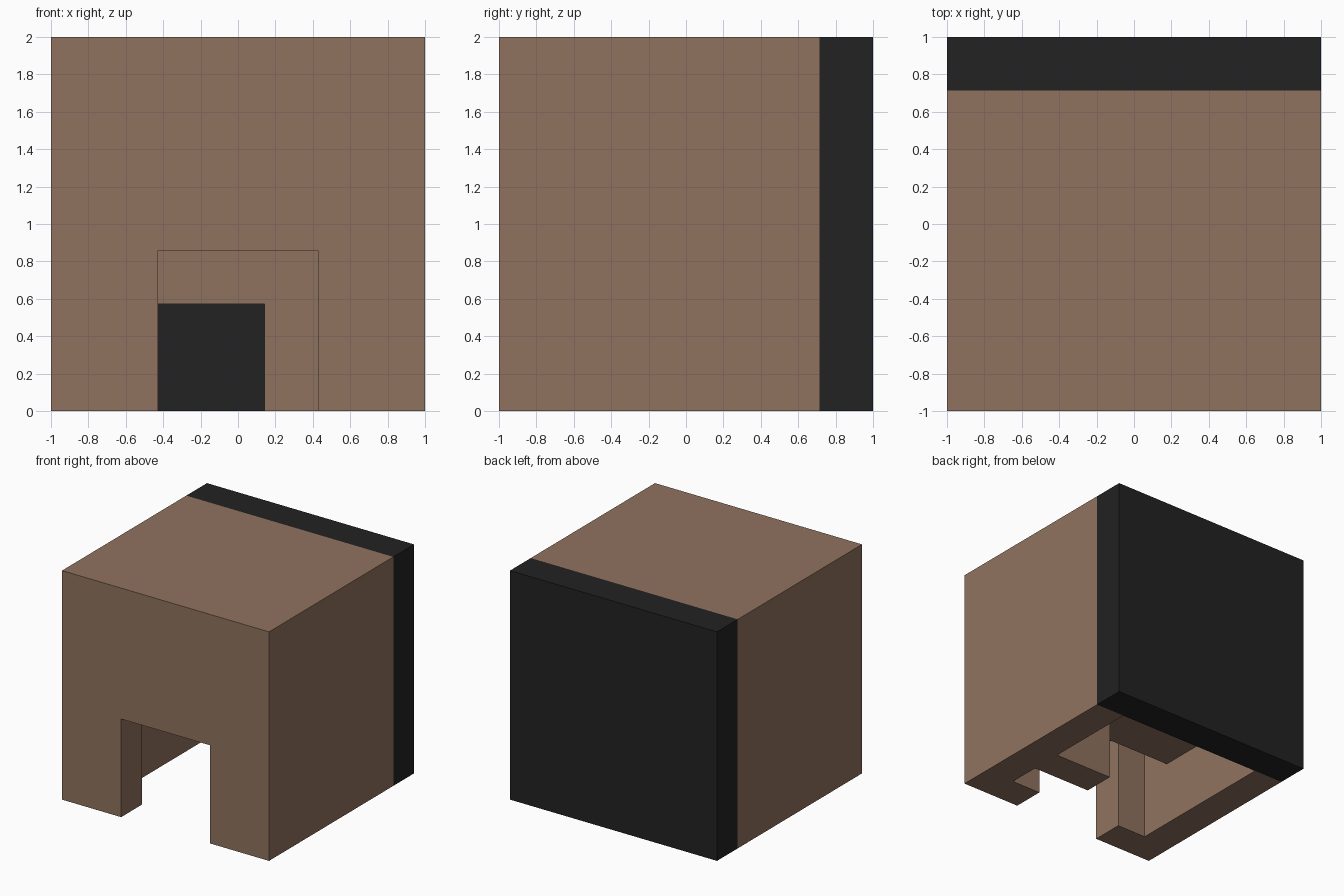
import bpy
import bmesh
from mathutils import Vector

cube = bpy.data.objects.get("Cube")
if cube:
    bpy.data.objects.remove(cube, do_unlink=True)

U = 2 / 7  # one wall thickness; the model is seven of these on each side


def material(name, rgb):
    mat = bpy.data.materials.new(name)
    mat.use_nodes = True
    mat.diffuse_color = (*rgb, 1)
    mat.node_tree.nodes["Principled BSDF"].inputs["Base Color"].default_value = (*rgb, 1)
    return mat


def box(name, x, y, z, mat=None):
    """Box from (low, high) ranges counted in wall thicknesses."""
    low, high = (Vector(c) * U for c in zip(x, y, z))
    bm = bmesh.new()
    bmesh.ops.create_cube(bm, size=1)
    bmesh.ops.scale(bm, vec=high - low, verts=bm.verts)
    bmesh.ops.translate(bm, vec=(low + high) / 2, verts=bm.verts)
    mesh = bpy.data.meshes.new(name)
    bm.to_mesh(mesh)
    bm.free()
    if mat:
        mesh.materials.append(mat)
    obj = bpy.data.objects.new(name, mesh)
    bpy.context.collection.objects.link(obj)
    return obj


def carve(target, name, x, y, z):
    """Cut a box-shaped hollow out of the target."""
    cutter = box(name, x, y, z)
    cutter.hide_render = True
    mod = target.modifiers.new(name, 'BOOLEAN')
    mod.operation = 'DIFFERENCE'
    mod.solver = 'EXACT'
    mod.object = cutter
    bpy.context.view_layer.objects.active = target
    bpy.ops.object.modifier_apply(modifier=name)
    bpy.data.objects.remove(cutter, do_unlink=True)


brown = material("warm_brown", (0.279, 0.171, 0.114))
black = material("soft_black", (0.016, 0.016, 0.016))

# Outer shell and back wall
shell = box("shell", (-3.5, 3.5), (-3.5, 2.5), (0, 7), brown)
box("back_wall", (-3.5, 3.5), (2.5, 3.5), (0, 7), black)

# Hollows: tall hall behind the front wall, doorway, low passage and back room
carve(shell, "hall", (-2.5, 2.5), (-2.5, -1.5), (-1, 6))
carve(shell, "doorway", (-1.5, 1.5), (-4, -2), (-1, 3))
carve(shell, "back_room", (-2.5, 2.5), (-0.5, 3), (-1, 2))
carve(shell, "passage", (-2.5, 0.5), (-2, 0), (-1, 2))
